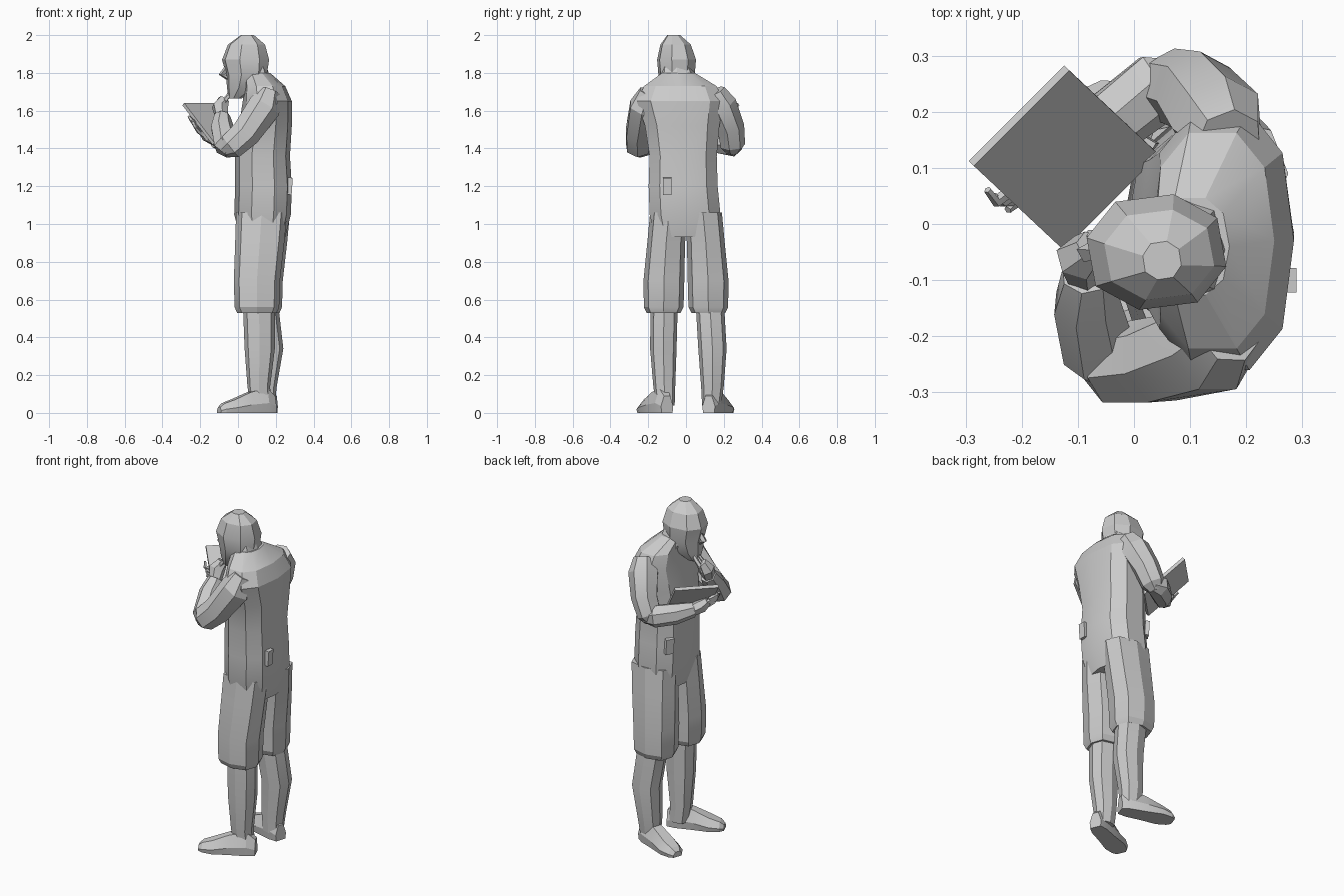
import bpy, bmesh, math
from mathutils import Vector, Matrix

cube = bpy.data.objects.get("Cube")
if cube:
    bpy.data.objects.remove(cube)

grey = bpy.data.materials.new("plain grey")
grey.use_nodes = True
GREY = (0.6, 0.6, 0.6, 1)
grey.diffuse_color = GREY
grey.node_tree.nodes["Principled BSDF"].inputs["Base Color"].default_value = GREY


def finish(name, bm):
    bmesh.ops.recalc_face_normals(bm, faces=bm.faces)
    mesh = bpy.data.meshes.new(name)
    bm.to_mesh(mesh)
    bm.free()
    mesh.materials.append(grey)
    ob = bpy.data.objects.new(name, mesh)
    bpy.context.collection.objects.link(ob)
    bpy.ops.object.select_all(action="DESELECT")
    ob.select_set(True)
    bpy.context.view_layer.objects.active = ob
    bpy.ops.object.shade_smooth_by_angle(angle=math.radians(22))
    return ob


def skin(name, rings):
    """Join rings of points into a closed, capped body."""
    bm = bmesh.new()
    loops = [[bm.verts.new(p) for p in ring] for ring in rings]
    for a, b in zip(loops, loops[1:]):
        for i in range(len(a)):
            j = (i + 1) % len(a)
            bm.faces.new((a[i], a[j], b[j], b[i]))
    bm.faces.new(loops[0])
    bm.faces.new(loops[-1])
    return finish(name, bm)


def soft(v, k):
    return math.copysign(abs(v) ** k, v)


def stack(name, levels, sides=8, square=0.8, turn=0.0):
    """Upright body: each level is x, y, z, half depth, half width."""
    angles = [math.tau * i / sides + turn for i in range(sides)]
    skin(name, [[Vector((x + rx * soft(math.cos(a), square),
                         y + ry * soft(math.sin(a), square), z))
                 for a in angles] for x, y, z, rx, ry in levels])


def limb(name, path, sides=7):
    """Tube along a path of x, y, z, radius."""
    pts = [Vector(p[:3]) for p in path]
    rings = []
    for i, p in enumerate(pts):
        t = (pts[min(i + 1, len(pts) - 1)] - pts[max(i - 1, 0)]).normalized()
        u = t.cross(Vector((0.3, 1, 0.1))).normalized()
        w = t.cross(u)
        r = path[i][3]
        rings.append([p + r * (u * math.cos(math.tau * k / sides)
                               + w * math.sin(math.tau * k / sides))
                      for k in range(sides)])
    skin(name, rings)


def shoe(name, heel, toe):
    """Flat-soled shoe running from heel to toe."""
    heel, toe = Vector((*heel, 0)), Vector((*toe, 0))
    side = (toe - heel).normalized().cross(Vector((0, 0, 1)))
    rings = []
    for t, w, h in ((0, .035, .09), (.15, .05, .13), (.45, .055, .11),
                    (.75, .065, .07), (.93, .05, .05), (1, .03, .03)):
        c = heel.lerp(toe, t)
        rings.append([c + side * w * s + Vector((0, 0, h * k)) for s, k in
                      ((-.9, 0), (.9, 0), (1, .4), (.5, 1), (-.5, 1), (-1, .4))])
    skin(name, rings)


def slab(name, centre, u, v, thick):
    """Box spanned by two half-edge directions."""
    u, v = Vector(u), Vector(v)
    n = u.cross(v).normalized() * thick
    m = Matrix((u, v, n)).transposed().to_4x4()
    m.translation = centre
    bm = bmesh.new()
    bmesh.ops.create_cube(bm, size=2, matrix=m)
    finish(name, bm)


# Coat body with sloping shoulders
stack("coat_body", [
    (.13, 0, .93, .12, .17), (.13, -.005, 1.05, .15, .195), (.135, -.015, 1.2, .15, .19),
    (.13, -.015, 1.36, .145, .185), (.145, -.02, 1.52, .14, .205),
    (.155, -.03, 1.65, .13, .24), (.14, -.03, 1.73, .11, .2), (.10, -.04, 1.8, .07, .09)], 10)

# Coat skirt split into two panels, flaring to the hem
for name, s, x in (("coat_skirt_near", -1, .1), ("coat_skirt_far", 1, .115)):
    stack(name, [(x, s * .118, .53, .105, .09), (x, s * .118, .56, .118, .105),
                 (x, s * .117, .7, .122, .108), (x + .015, s * .105, .9, .13, .1),
                 (x + .025, s * .09, 1.06, .135, .1)], 8, .75)

# Trouser legs
stack("near_leg", [(.12, -.11, .04, .055, .05), (.11, -.115, .14, .06, .058),
                   (.115, -.12, .34, .08, .07), (.11, -.115, .6, .085, .072)])
stack("far_leg", [(.14, .135, .04, .055, .05), (.14, .14, .14, .065, .06),
                  (.16, .14, .34, .08, .075), (.125, .125, .6, .085, .075)])
shoe("near_shoe", (.19, -.1), (-.1, -.225))
shoe("far_shoe", (.2, .12), (-.095, .215))

# Hooded head, neck and nose
stack("neck", [(.1, -.04, 1.74, .08, .11), (.07, -.05, 1.84, .08, .08)])
stack("head", [(-.015, -.05, 1.665, .035, .035), (.025, -.05, 1.72, .085, .075),
               (.045, -.05, 1.79, .11, .098), (.04, -.05, 1.87, .127, .105),
               (.045, -.055, 1.95, .1, .082), (.05, -.065, 2.0, .035, .035)],
      8, .9, math.radians(-12))
limb("nose", [(-.045, -.05, 1.85, .012), (-.085, -.05, 1.79, .018), (-.05, -.05, 1.77, .012)], 4)

# Near arm, bent up with the hand at the chin
limb("near_upper_arm", [(.17, -.19, 1.7, .06), (.14, -.215, 1.62, .09),
                        (.04, -.245, 1.48, .08), (-.04, -.25, 1.41, .072),
                        (-.075, -.24, 1.39, .04)])
limb("near_forearm", [(-.03, -.26, 1.385, .045), (-.06, -.225, 1.42, .07),
                      (-.085, -.14, 1.51, .062), (-.085, -.09, 1.57, .045)])
limb("near_hand", [(-.085, -.095, 1.56, .035), (-.095, -.06, 1.62, .045),
                   (-.075, -.04, 1.66, .03)], 6)
for i in range(3):
    limb("near_finger_%d" % (i + 1), [(-.08, -.065 + i * .02, 1.64, .014),
                                    (-.05, -.06 + i * .02, 1.68, .012),
                                    (-.025, -.055 + i * .015, 1.71, .008)], 5)

# Far arm, bent forward under the board
limb("far_upper_arm", [(.17, .15, 1.7, .06), (.15, .185, 1.63, .085),
                       (.11, .235, 1.51, .075), (.07, .245, 1.42, .068),
                       (.05, .245, 1.385, .04)])
limb("far_forearm", [(.09, .25, 1.41, .045), (.04, .245, 1.42, .065),
                     (-.05, .175, 1.43, .06), (-.12, .1, 1.445, .042)])
limb("far_hand", [(-.11, .11, 1.44, .035), (-.16, .075, 1.47, .038), (-.19, .06, 1.5, .025)], 6)
for i in range(4):
    limb("far_finger_%d" % (i + 1), [(-.17 - i * .012, .07, 1.46 + i * .02, .012),
                                   (-.21 - i * .012, .04, 1.49 + i * .02, .011),
                                   (-.225 - i * .012, .025 + i * .012, 1.51 + i * .02, .007)], 5)

# Writing board and pen
slab("writing_board", (-.125, .118, 1.53), (.085, .085, 0), (-.08, .075, .105), .009)
limb("pen", [(-.09, -.02, 1.61, .006), (-.03, -.03, 1.74, .005)], 5)

# Small pocket flaps on the coat
slab("back_pocket_flap", (.275, -.1, 1.2), (0, .022, 0), (.003, 0, .045), .012)
slab("front_pocket_flap", (.02, .13, 1.2), (.012, .02, 0), (-.003, 0, .045), .012)
